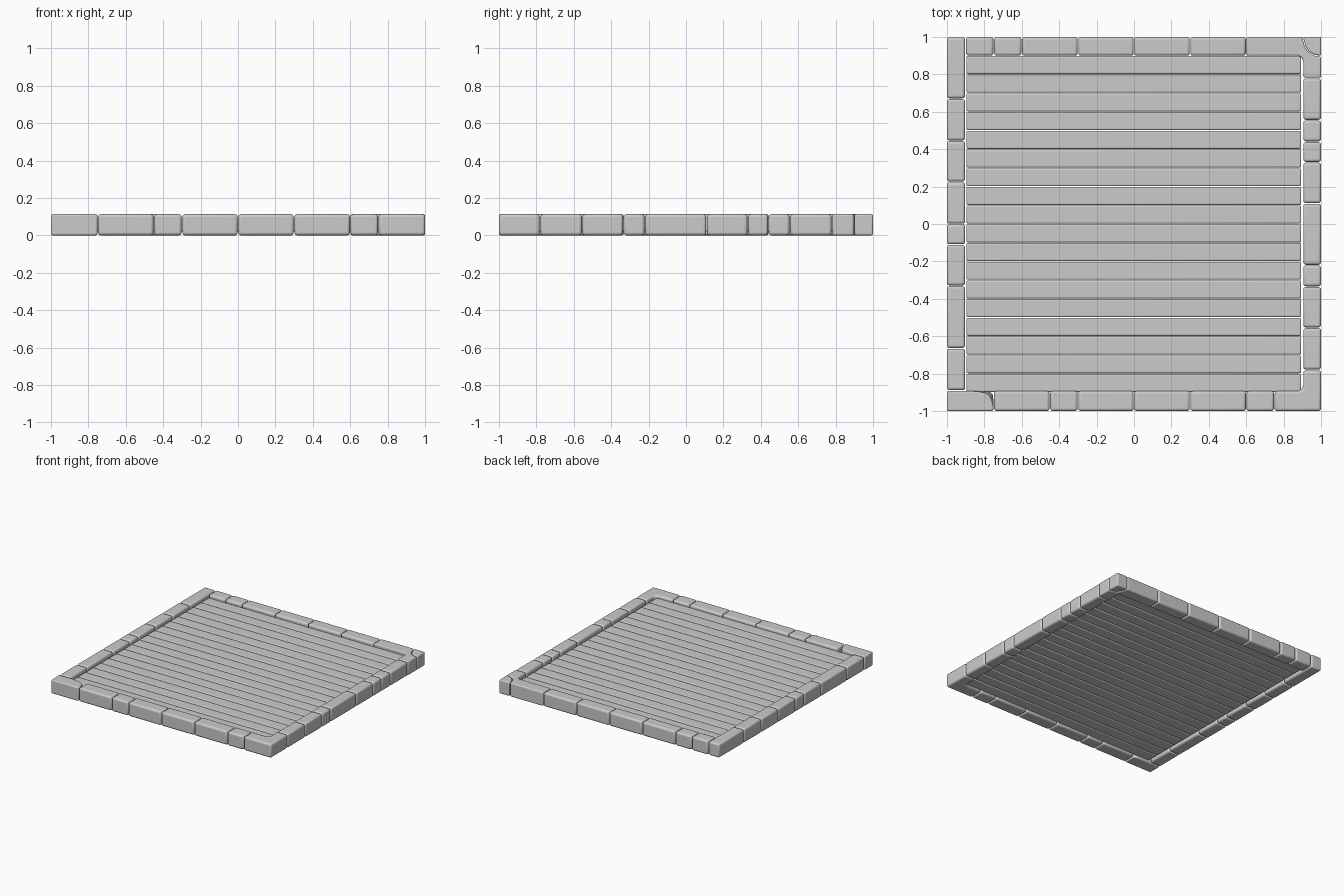
import bpy, bmesh

if "Cube" in bpy.data.objects:
    bpy.data.objects.remove(bpy.data.objects["Cube"])

TOP = 0.113
GAP = 0.002


def prism(name, outline, z0, z1, bevel, top=None):
    """Bevelled solid between a bottom outline and an optional different top outline."""
    bm = bmesh.new()
    low = [bm.verts.new((x, y, z0)) for x, y in outline]
    high = [bm.verts.new((x, y, z1)) for x, y in (top or outline)]
    n = len(low)
    bm.faces.new(low[::-1])
    bm.faces.new(high)
    for i in range(n):
        j = (i + 1) % n
        bm.faces.new((low[i], low[j], high[j], high[i]))
    bmesh.ops.recalc_face_normals(bm, faces=bm.faces)
    mesh = bpy.data.meshes.new(name)
    bm.to_mesh(mesh)
    bm.free()
    obj = bpy.data.objects.new(name, mesh)
    bpy.context.collection.objects.link(obj)
    mod = obj.modifiers.new("rounded_edges", 'BEVEL')
    mod.width = bevel
    mod.segments = 3
    mod.limit_method = 'ANGLE'
    mod.angle_limit = 0.7
    bpy.ops.object.select_all(action='DESELECT')
    obj.select_set(True)
    bpy.context.view_layer.objects.active = obj
    bpy.ops.object.shade_smooth_by_angle(angle=0.7)
    return obj


def rect(x0, x1, y0, y1):
    return [(x0, y0), (x1, y0), (x1, y1), (x0, y1)]


def row(name, cuts, a, b, along_x):
    """Row of stones between consecutive cut positions."""
    for i, (s, e) in enumerate(zip(cuts, cuts[1:])):
        s, e = s + GAP, e - GAP
        pts = rect(s, e, a, b) if along_x else rect(a, b, s, e)
        prism(f"{name}_{i + 1}", pts, 0, TOP, 0.014)


# Border stones
row("front_stone", [-0.75, -0.45, -0.3, 0, 0.3, 0.6, 0.75], -1, -0.893, True)
row("back_stone", [-0.9, -0.75, -0.6, -0.3, 0, 0.3, 0.6], 0.9, 1, True)
row("left_stone", [-0.89, -0.665, -0.33, -0.11, 0, 0.225, 0.445, 0.67, 1],
    -1, -0.903, False)
row("right_stone", [-0.78, -0.555, -0.335, -0.22, 0.11, 0.33, 0.44, 0.555, 0.78],
    0.905, 1, False)

# L-shaped corner stone at front right
prism("front_right_corner_stone",
      [(0.752, -1), (1, -1), (1, -0.782), (0.905, -0.782), (0.905, -0.86),
       (0.898, -0.883), (0.875, -0.893), (0.752, -0.893)], 0, TOP, 0.014)

# Bent back right stone and the small broken-off corner piece
prism("back_right_bent_stone",
      [(0.602, 0.9), (0.875, 0.9), (0.898, 0.89), (0.905, 0.867), (0.905, 0.782),
       (1, 0.782), (1, 0.895), (0.963, 0.9), (0.933, 0.917), (0.912, 0.95),
       (0.9, 1), (0.602, 1)], 0, TOP, 0.009)
prism("back_right_corner_piece",
      [(0.904, 1), (0.916, 0.952), (0.936, 0.92), (0.965, 0.904), (1, 0.899), (1, 1)],
      0, TOP, 0.009)

# Front left corner stone with a sloping chip on its inner corner
prism("front_left_chipped_stone",
      [(-1, -1), (-0.752, -1), (-0.752, -0.96), (-0.752, -0.93), (-0.754, -0.91),
       (-0.765, -0.9), (-0.79, -0.893), (-0.85, -0.893), (-1, -0.893)],
      0, TOP, 0.009,
      top=[(-1, -1), (-0.752, -1), (-0.752, -0.975), (-0.76, -0.945),
           (-0.775, -0.922), (-0.8, -0.906), (-0.835, -0.897),
           (-0.875, -0.893), (-1, -0.893)])

# Floor planks
for k in range(18):
    y = -0.9 + 0.1 * k
    prism(f"floor_plank_{k + 1}", rect(-0.896, 0.894, y + 0.002, y + 0.098),
          0.02, 0.09, 0.008)
